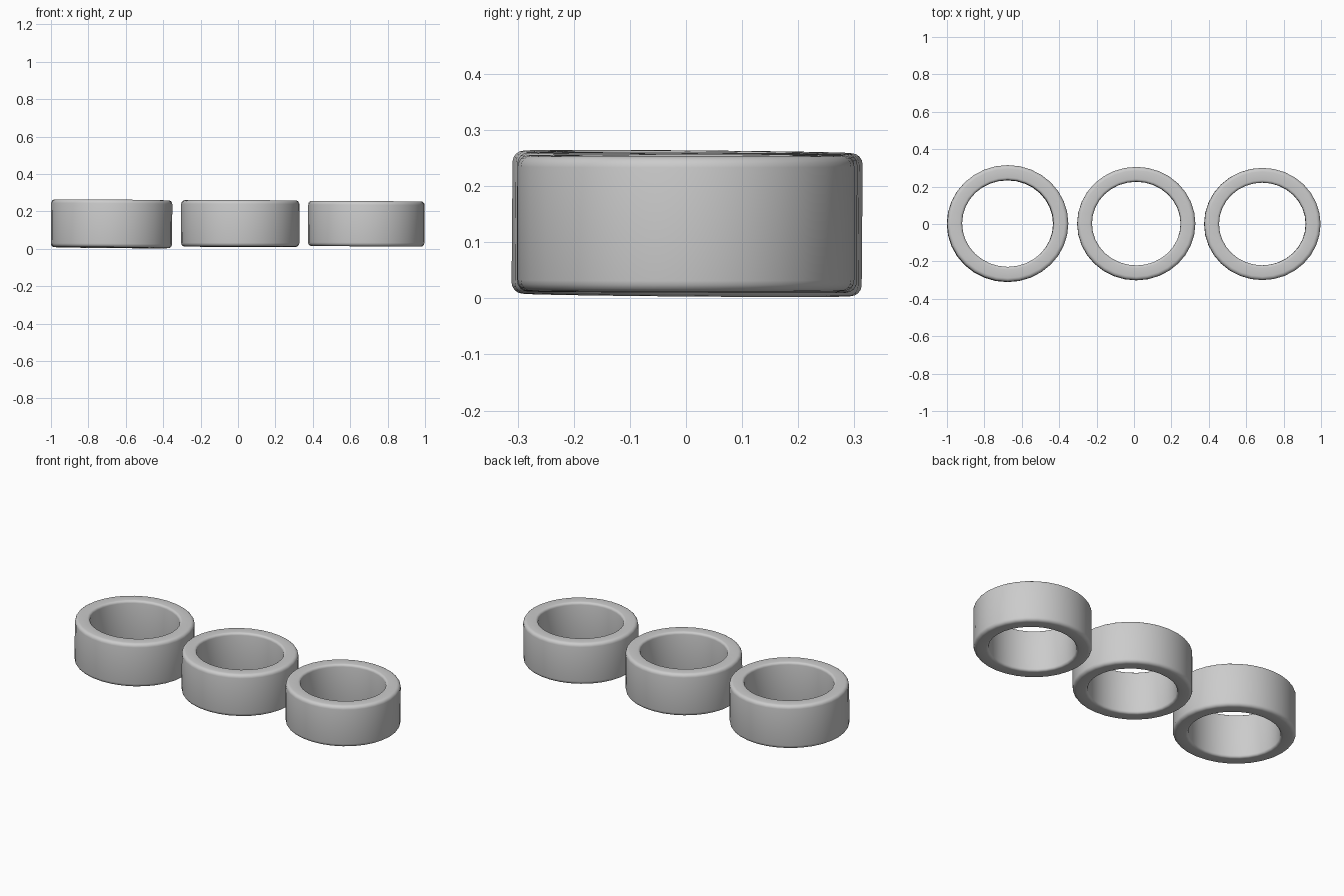
import bpy, math

if "Cube" in bpy.data.objects:
    bpy.data.objects.remove(bpy.data.objects["Cube"])

SIDES = 32


def arc(cr, cz, rad, start, steps=4):
    # quarter-round corner of the wall section
    return [(cr + rad * math.cos(math.radians(start + 90 * i / steps)),
             cz + rad * math.sin(math.radians(start + 90 * i / steps)))
            for i in range(steps + 1)]


def ring(name, cx, cy, z0, z1, rx, ry, wall, tilt):
    h = (z1 - z0) / 2
    bo, bi = 0.02, 0.014
    # rounded wall section as (offset from outer radius, height)
    section = (arc(-bo, -h + bo, bo, -90) + arc(-bo, h - bo, bo, 0)
               + arc(-wall + bi, h - bi, bi, 90) + arc(-wall + bi, -h + bi, bi, 180))
    n = len(section)
    verts, faces = [], []
    for i in range(SIDES):
        a = 2 * math.pi * i / SIDES
        for d, z in section:
            verts.append(((rx + d) * math.cos(a), (ry + d) * math.sin(a), z))
        k = (i + 1) % SIDES
        for j in range(n):
            m = (j + 1) % n
            faces.append((i * n + j, k * n + j, k * n + m, i * n + m))
    mesh = bpy.data.meshes.new(name)
    mesh.from_pydata(verts, [], faces)
    mesh.polygons.foreach_set("use_smooth", [True] * len(faces))
    ob = bpy.data.objects.new(name, mesh)
    ob.location = (cx, cy, (z0 + z1) / 2)
    ob.rotation_euler = (tilt[0], tilt[1], 0)
    bpy.context.collection.objects.link(ob)


# three slightly different rings in a row
ring("left_ring", -0.676, 0.002, 0.006, 0.261, 0.324, 0.312, 0.080, (-0.008, 0.009))
ring("middle_ring", 0.012, 0.002, 0.011, 0.259, 0.316, 0.303, 0.079, (-0.004, 0.003))
ring("right_ring", 0.686, 0.0, 0.013, 0.255, 0.311, 0.300, 0.079, (0.0, 0.006))
